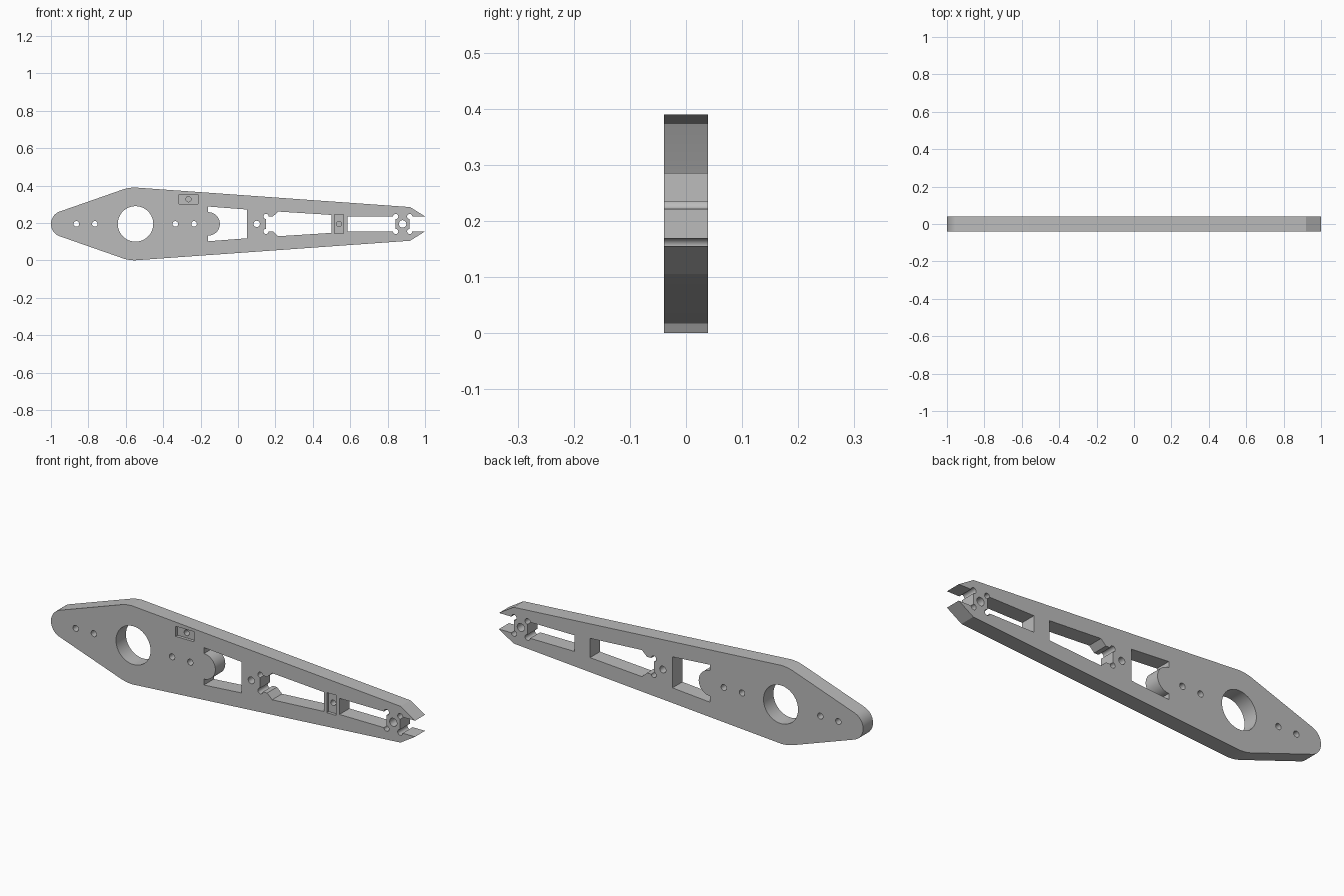
import bpy, bmesh, math

if "Cube" in bpy.data.objects:
    bpy.data.objects.remove(bpy.data.objects["Cube"], do_unlink=True)

MID = 0.195     # height of the long axis
HALF = 0.039    # half thickness

grey = bpy.data.materials.new("plain grey")
grey.use_nodes = True
grey.diffuse_color = (0.5, 0.5, 0.5, 1)
grey.node_tree.nodes["Principled BSDF"].inputs["Base Color"].default_value = (0.5, 0.5, 0.5, 1)


def prism(name, profile, y0=-0.1, y1=0.1):
    """Extrude an (x, height above axis) profile from y0 to y1."""
    bm = bmesh.new()
    face = bm.faces.new([bm.verts.new((x, y0, MID + z)) for x, z in profile])
    out = bmesh.ops.extrude_face_region(bm, geom=[face])
    moved = [v for v in out["geom"] if isinstance(v, bmesh.types.BMVert)]
    bmesh.ops.translate(bm, verts=moved, vec=(0, y1 - y0, 0))
    bmesh.ops.recalc_face_normals(bm, faces=bm.faces)
    mesh = bpy.data.meshes.new(name)
    bm.to_mesh(mesh)
    bm.free()
    mesh.materials.append(grey)
    obj = bpy.data.objects.new(name, mesh)
    bpy.context.collection.objects.link(obj)
    return obj


def arc(cx, cz, r, a0, a1, n):
    angles = [math.radians(a0 + (a1 - a0) * i / n) for i in range(n + 1)]
    return [(cx + r * math.cos(a), cz + r * math.sin(a)) for a in angles]


def circle(cx, cz, r, n=32):
    return arc(cx, cz, r, 0, 360, n)[:-1]


def box(x0, x1, h, cz=0):
    return [(x0, cz - h), (x1, cz - h), (x1, cz + h), (x0, cz + h)]


def mirrored(upper):
    """Close an upper half profile with its reflection below the axis."""
    return upper + [(x, -z) for x, z in reversed(upper)]


# Tapered plate with a rounded nose and two pointed prongs
nose = arc(-0.93, 0, 0.07, 180, 110, 10)
upper = nose[1:] + [(-0.61, 0.186), (-0.585, 0.192), (-0.555, 0.195),
                    (0.92, 0.09), (1.0, 0.04)]
plate = prism("arm_plate", [nose[0]] + mirrored(upper), -HALF, HALF)

cutters = []


def cut(name, profile, y0=-0.1, y1=0.1):
    obj = prism(name, profile, y0, y1)
    obj.hide_render = True
    cutters.append(obj)


# Large bore and small through holes
cut("bore_cutter", circle(-0.548, 0, 0.095, 48))
for x, r in [(-0.864, 0.015), (-0.765, 0.015), (-0.335, 0.015),
             (-0.235, 0.015), (0.1, 0.017), (0.88, 0.02)]:
    cut("hole_cutter", circle(x, 0, r, 20))

# Window with a round tab on its inner wall
tab = arc(-0.16, 0, 0.063, -90, 90, 20)
cut("tab_window_cutter",
    tab + [(-0.16, 0.093), (0.047, 0.077), (0.047, -0.077), (-0.16, -0.093)])

# Tapered window with a narrow neck, then the straight slots
cut("neck_window_cutter", mirrored([(0.149, 0.04), (0.187, 0.04), (0.215, 0.066),
                                    (0.5, 0.048)]))
cut("long_slot_cutter", box(0.585, 0.843, 0.04))
cut("end_slot_cutter", box(0.918, 1.1, 0.04))

# Relief circles in the slot corners
for x in (0.15, 0.843, 0.918):
    for side in (-1, 1):
        cut("relief_cutter", circle(x, side * 0.04, 0.014, 16))

# Shallow front pockets with blind screw holes
for x, z, w, h in [(-0.265, 0.132, 0.05, 0.025), (0.54, 0, 0.025, 0.05)]:
    cut("pocket_cutter", box(x - w, x + w, h, z), -0.1, -HALF + 0.015)
    cut("screw_hole_cutter", circle(x, z, 0.014, 20), -0.1, 0.02)

# Apply the cuts
for c in cutters:
    mod = plate.modifiers.new(c.name, "BOOLEAN")
    mod.operation = "DIFFERENCE"
    mod.solver = "EXACT"
    mod.object = c
bpy.context.view_layer.update()
deps = bpy.context.evaluated_depsgraph_get()
result = bpy.data.meshes.new_from_object(plate.evaluated_get(deps))
plate.modifiers.clear()
plate.data = result
for c in cutters:
    bpy.data.objects.remove(c, do_unlink=True)

# Smooth the curved walls, keep the corners crisp
bpy.ops.object.select_all(action="DESELECT")
plate.select_set(True)
bpy.context.view_layer.objects.active = plate
bpy.ops.object.shade_smooth_by_angle(angle=math.radians(25))
